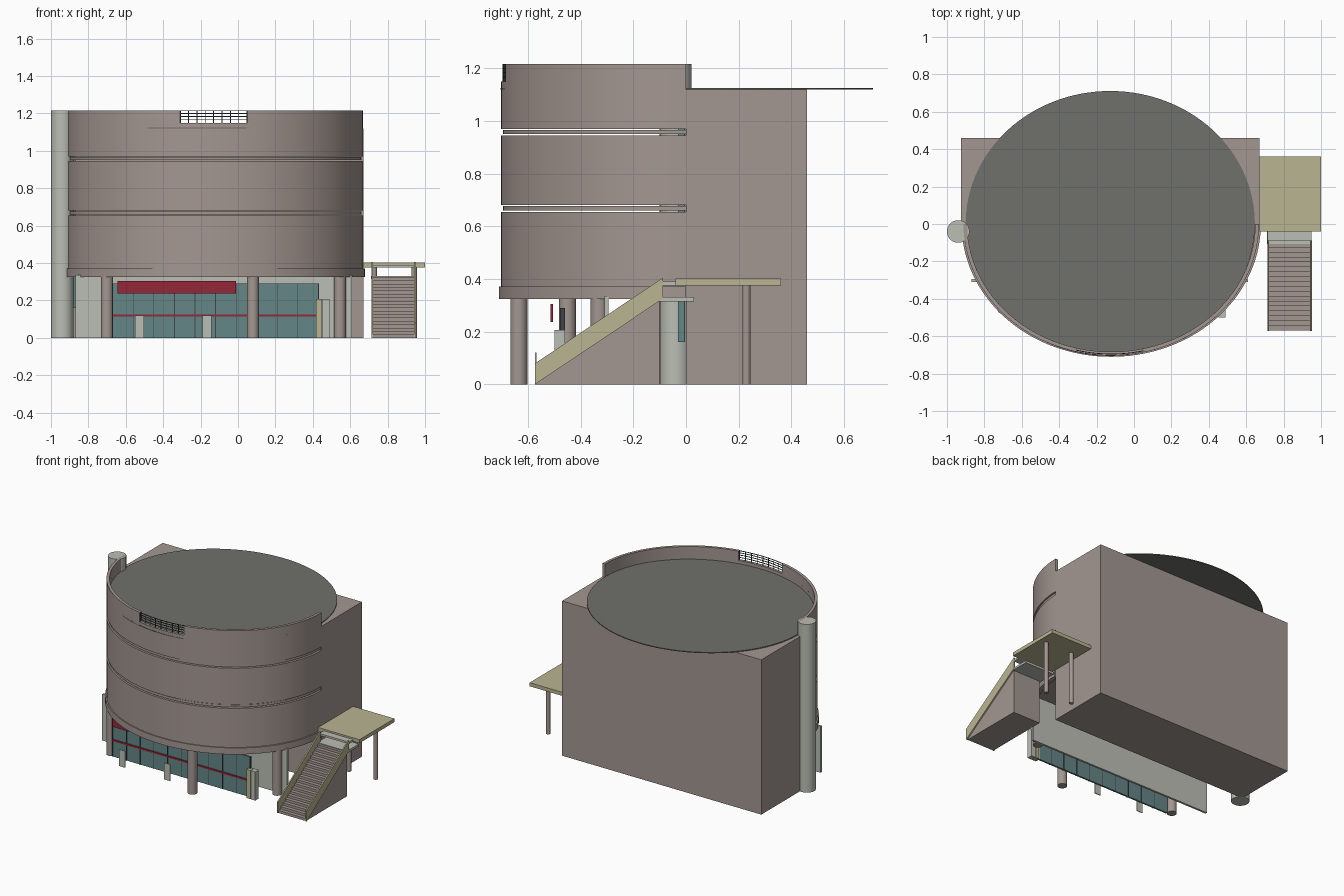
import bpy, bmesh, math
from math import pi, cos, sin, acos

if "Cube" in bpy.data.objects:
    bpy.data.objects.remove(bpy.data.objects["Cube"])

CX = -0.122


def material(name, rgb):
    m = bpy.data.materials.new(name)
    m.diffuse_color = (*rgb, 1)
    m.use_nodes = True
    m.node_tree.nodes["Principled BSDF"].inputs["Base Color"].default_value = m.diffuse_color
    return m


STONE = material("stone", (0.37, 0.31, 0.285))
PALE = material("pale_concrete", (0.50, 0.52, 0.46))
GLASS = material("teal_glass", (0.13, 0.24, 0.24))
YELLOW = material("yellow_render", (0.49, 0.46, 0.29))
RED = material("red", (0.30, 0.02, 0.04))
ROOF = material("roof_grey", (0.16, 0.16, 0.145))
DARK = material("dark_metal", (0.05, 0.06, 0.06))


def finish(name, bm, mat, smooth=False):
    bmesh.ops.recalc_face_normals(bm, faces=bm.faces)
    me = bpy.data.meshes.new(name)
    bm.to_mesh(me)
    bm.free()
    me.materials.append(mat)
    ob = bpy.data.objects.new(name, me)
    bpy.context.collection.objects.link(ob)
    if smooth:
        bpy.ops.object.select_all(action='DESELECT')
        ob.select_set(True)
        bpy.context.view_layer.objects.active = ob
        bpy.ops.object.shade_smooth_by_angle(angle=math.radians(30))
    return ob


def box(name, x, y, z, mat):
    bm = bmesh.new()
    bmesh.ops.create_cube(bm, size=1)
    for v in bm.verts:
        v.co = [(a[0] + a[1]) / 2 + c * (a[1] - a[0]) for a, c in zip((x, y, z), v.co)]
    return finish(name, bm, mat)


def column(name, x, y, r, z0, z1, mat, ry=None, n=32):
    bm = bmesh.new()
    bmesh.ops.create_cone(bm, cap_ends=True, segments=n, radius1=1, radius2=1, depth=1)
    for v in bm.verts:
        v.co = (x + v.co.x * r, y + v.co.y * (ry or r), (z0 + z1) / 2 + v.co.z * (z1 - z0))
    return finish(name, bm, mat, True)


def arc_wall(name, rx, ry, z0, z1, mat, a0=pi, a1=2 * pi, thick=0.02, n=72):
    """Elliptical wall swept around the front, with closed ends."""
    bm = bmesh.new()
    rows = []
    for i in range(n + 1):
        a = a0 + (a1 - a0) * i / n
        rows.append([bm.verts.new((CX + (rx - t) * cos(a), (ry - t) * sin(a), z))
                     for t, z in ((0, z0), (0, z1), (thick, z1), (thick, z0))])
    for p, q in zip(rows, rows[1:]):
        for k in range(4):
            bm.faces.new((p[k], p[(k + 1) % 4], q[(k + 1) % 4], q[k]))
    bm.faces.new(rows[0])
    bm.faces.new(rows[-1])
    return finish(name, bm, mat, True)


def side_profile(name, pts, x0, x1, mat):
    """Extrude a (y, z) outline along x."""
    bm = bmesh.new()
    f = bm.faces.new([bm.verts.new((x0, y, z)) for y, z in pts])
    ext = bmesh.ops.extrude_face_region(bm, geom=[f])["geom"]
    for v in ext:
        if isinstance(v, bmesh.types.BMVert):
            v.co.x = x1
    return finish(name, bm, mat)


# rear block and oval roof
box("rear_block", (-0.925, 0.67), (0.0, 0.46), (0, 1.12), STONE)
column("oval_roof", -0.127, 0.003, 0.773, 1.12, 1.126, ROOF, ry=0.708, n=128)

# curved front: base ring, soffit, bands and recessed ledges
RX, RY = 0.79, 0.703
arc_wall("base_ring", 0.80, 0.71, 0.325, 0.372, STONE, thick=0.03)
bm = bmesh.new()
bm.faces.new([bm.verts.new((CX + 0.78 * cos(pi + pi * i / 72), 0.69 * sin(pi + pi * i / 72), 0.335))
              for i in range(73)])
finish("soffit", bm, STONE)
arc_wall("lower_band", RX, RY, 0.372, 0.655, STONE)
arc_wall("middle_band", RX, RY, 0.682, 0.945, STONE)
arc_wall("upper_band", RX, RY, 0.97, 1.15, STONE)
for i, z in enumerate((0.66, 0.95)):
    arc_wall(f"recessed_ledge_{i}", RX - 0.008, RY - 0.008, z, z + 0.017, STONE)

# parapet with a railed opening
ga = 2 * pi - acos((-0.31 - CX) / RX)
gb = 2 * pi - acos((0.05 - CX) / RX)
arc_wall("parapet_left", RX, RY, 1.15, 1.217, STONE, pi, ga, n=30)
arc_wall("parapet_right", RX, RY, 1.15, 1.217, STONE, gb, 2 * pi, n=30)
for i, z in enumerate((1.165, 1.182, 1.198, 1.213)):
    arc_wall(f"railing_bar_{i}", RX - 0.006, RY - 0.006, z, z + 0.004, DARK, ga, gb, 0.004, 12)
for i in range(9):
    a = ga + (gb - ga) * i / 8
    column(f"railing_post_{i}", CX + (RX - 0.008) * cos(a), (RY - 0.008) * sin(a), 0.0025,
           1.15, 1.217, DARK, n=8)

# ground-floor columns and tall left shaft
for i, (x, y) in enumerate(((-0.70, -0.45), (0.08, -0.635), (0.545, -0.33))):
    column(f"front_column_{i}", x, y, 0.032, 0, 0.335, STONE)
column("left_shaft", -0.94, -0.04, 0.06, 0, 1.217, PALE, n=48)
box("left_glass_strip", (-0.912, -0.87), (-0.03, -0.005), (0.16, 1.1), GLASS)

# recessed entrance: back wall, glass, mullions, red strips
box("entrance_wall", (-0.87, 0.61), (-0.31, -0.295), (0, 0.335), PALE)
box("entrance_glass", (-0.67, 0.43), (-0.475, -0.462), (0, 0.29), GLASS)
for i in range(11):
    x = -0.67 + 0.11 * i
    box(f"mullion_{i}", (x - 0.002, x + 0.002), (-0.479, -0.46), (0, 0.29), DARK)
box("glass_red_stripe", (-0.67, 0.43), (-0.482, -0.475), (0.114, 0.126), RED)
box("red_banner", (-0.645, -0.01), (-0.515, -0.505), (0.237, 0.305), RED)
for i, x in enumerate((-0.55, -0.19)):
    box(f"entrance_board_{i}", (x, x + 0.047), (-0.573, -0.567), (0, 0.12), PALE)
box("door_pier_yellow", (0.418, 0.45), (-0.50, -0.46), (0, 0.207), YELLOW)
box("door_pier_pale", (0.453, 0.488), (-0.50, -0.46), (0, 0.207), PALE)

# side platform on posts
box("side_platform", (0.67, 1.0), (-0.04, 0.36), (0.376, 0.402), YELLOW)
for i, x in enumerate((0.728, 0.942)):
    column(f"platform_post_{i}", x, 0.23, 0.015, 0, 0.376, STONE)

# outside stair with landing and sloped side walls
N, Y0, Y1, H = 18, -0.57, -0.10, 0.325
pts = [(Y0, 0)]
for i in range(N):
    z = H * (i + 1) / N
    pts += [(Y0 + (Y1 - Y0) * i / N, z), (Y0 + (Y1 - Y0) * (i + 1) / N, z)]
side_profile("stair_steps", pts + [(Y1, 0)], 0.722, 0.942, STONE)
rail = [(-0.573, 0), (-0.573, 0.08), (-0.088, 0.405), (-0.088, 0.325)]
for side, x in (("left", 0.714), ("right", 0.942)):
    side_profile(f"stair_side_wall_{side}", rail, x, x + 0.009, YELLOW)
box("stair_landing", (0.71, 0.948), (-0.108, 0.03), (0.315, 0.331), PALE)
box("platform_link", (0.714, 0.95), (-0.09, -0.04), (0.376, 0.39), PALE)
